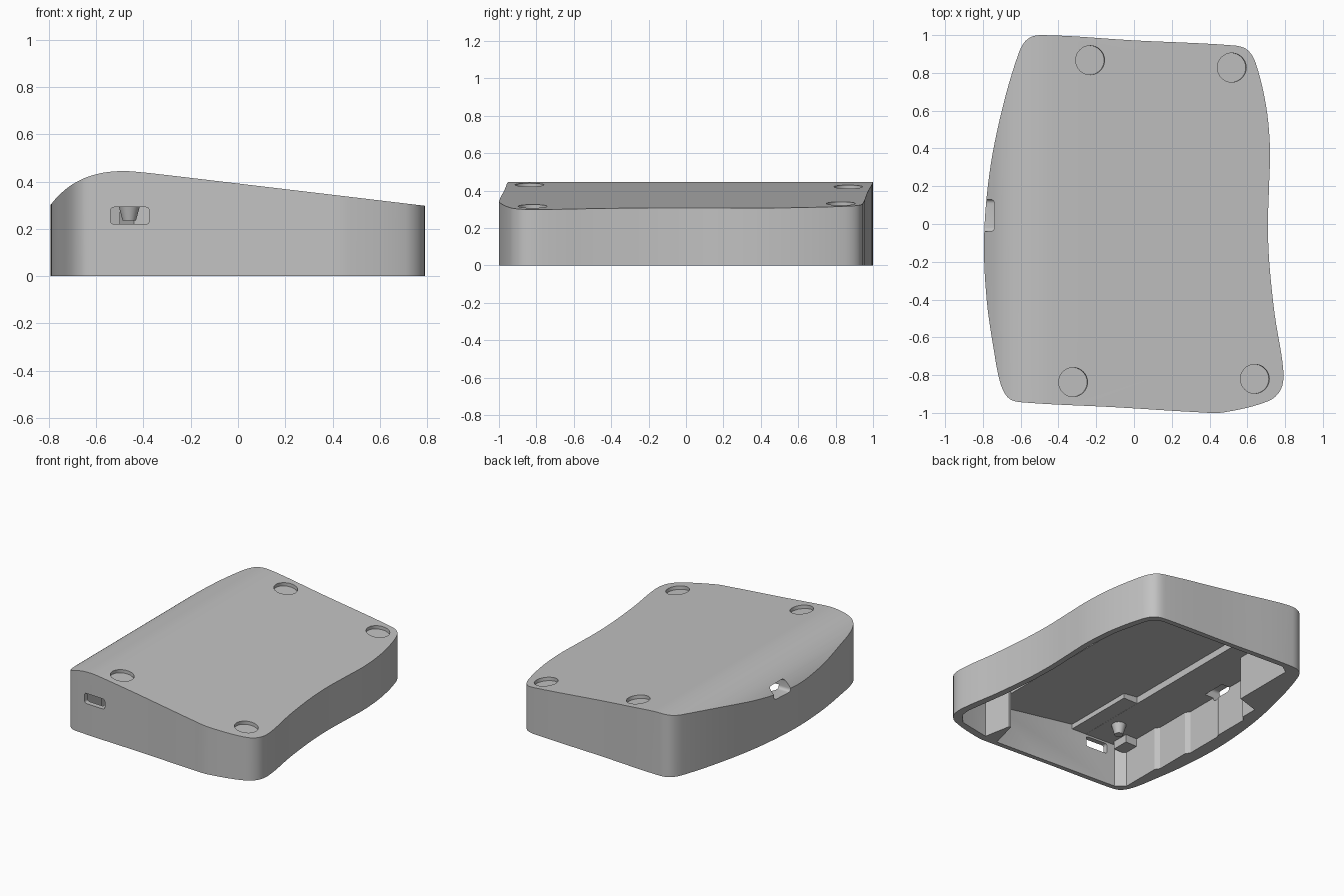
import bpy, bmesh, math
from mathutils import Vector
from mathutils.geometry import interpolate_bezier

if "Cube" in bpy.data.objects:
    bpy.data.objects.remove(bpy.data.objects["Cube"])

grey = bpy.data.materials.new("plain grey")
grey.diffuse_color = (0.54, 0.54, 0.54, 1)
grey.use_nodes = True
grey.node_tree.nodes["Principled BSDF"].inputs["Base Color"].default_value = grey.diffuse_color


def finish(bm, name):
    bmesh.ops.recalc_face_normals(bm, faces=bm.faces[:])
    me = bpy.data.meshes.new(name)
    bm.to_mesh(me)
    bm.free()
    ob = bpy.data.objects.new(name, me)
    bpy.context.collection.objects.link(ob)
    me.materials.append(grey)
    return ob


def prism(name, pts, direction):
    """Extrude a closed 3D polygon along a vector."""
    bm = bmesh.new()
    face = bm.faces.new([bm.verts.new(p) for p in pts])
    res = bmesh.ops.extrude_face_region(bm, geom=[face])
    verts = [g for g in res["geom"] if isinstance(g, bmesh.types.BMVert)]
    bmesh.ops.translate(bm, verts=verts, vec=direction)
    return finish(bm, name)


def upright(name, plan, z0, z1):
    return prism(name, [(x, y, z0) for x, y in plan], (0, 0, z1 - z0))


def smooth_loop(pts, steps=7, closed=True):
    """Curve through the points with tangents scaled to each span."""
    p = [Vector((a, b, 0)) for a, b in pts]
    n = len(p)
    tan = []
    for i in range(n):
        a = p[i - 1] if closed or i else p[0]
        b = p[(i + 1) % n] if closed or i < n - 1 else p[-1]
        tan.append((b - a).normalized())
    out = []
    for i in range(n if closed else n - 1):
        j = (i + 1) % n
        h = (p[j] - p[i]).length / 3
        out += interpolate_bezier(p[i], p[i] + tan[i] * h, p[j] - tan[j] * h, p[j], steps)[:-1]
    if not closed:
        out.append(p[-1])
    return [(v.x, v.y) for v in out]


def box(name, x, y, z):
    return upright(name, [(x[0], y[0]), (x[1], y[0]), (x[1], y[1]), (x[0], y[1])], *z)


def cone(name, loc, r1, r2, depth, tilt=0):
    bm = bmesh.new()
    bmesh.ops.create_cone(bm, cap_ends=True, segments=40, radius1=r1, radius2=r2, depth=depth)
    ob = finish(bm, name)
    ob.location, ob.rotation_euler = loc, (0, tilt, 0)
    return ob


def slot(a, b, r, place, direction):
    """Rounded rectangular cutter; a and b are its opposite corners."""
    pts = []
    for k, (cx, cy) in enumerate([(b[0] - r, b[1] - r), (a[0] + r, b[1] - r),
                                  (a[0] + r, a[1] + r), (b[0] - r, a[1] + r)]):
        for s in range(5):
            t = (k + s / 4) * math.pi / 2
            pts.append(place(cx + r * math.cos(t), cy + r * math.sin(t)))
    return prism("slot_cutter", pts, direction)


def boolean(ob, cutter, op):
    mod = ob.modifiers.new("cut", "BOOLEAN")
    mod.operation, mod.object, mod.solver = op, cutter, "EXACT"
    bpy.context.view_layer.objects.active = ob
    bpy.ops.object.modifier_apply(modifier=mod.name)
    bpy.data.objects.remove(cutter)


def along_y(name, profile):
    return prism(name, [(x, -1.2, z) for x, z in profile], (0, 2.4, 0))


# Outer body: plan outline trimmed by the humped, sloping top profile
outline = smooth_loop([
    (-.58, -.945), (-.1, -.97), (.35, -.997), (.47, -.998), (.71, -.938), (.778, -.875),
    (.79, -.77), (.745, -.48), (.716, -.2), (.709, 0), (.715, .2), (.72, .4), (.7, .62),
    (.645, .85), (.6, .922), (.53, .945), (0, .972), (-.49, 1), (-.565, .978), (-.612, .9),
    (-.7, .6), (-.765, .27), (-.794, -.08), (-.78, -.4), (-.74, -.68), (-.705, -.85), (-.66, -.925)])
hump = smooth_loop([(-.82, .26), (-.79, .306), (-.75, .35), (-.7, .389), (-.64, .419),
                    (-.57, .438), (-.49, .445), (-.42, .441), (-.3, .428)], 5, False)
body = upright("body_shell", outline, 0, .6)
boolean(body, along_y("top_cutter", hump + [(.85, .291), (.85, -.1), (-.82, -.1)]), "INTERSECT")

# Cavity open at the bottom, stepped left wall and lowered left ceiling
plan = [(-.66, -.86), (-.6, -.91), (.38, -.965), (.67, -.91), (.735, -.84), (.742, -.77),
        (.70, -.48), (.675, -.2), (.668, 0), (.675, .2), (.68, .4), (.66, .61), (.605, .84),
        (.57, .89), (.52, .91), (-.44, .96), (-.5, .92), (-.5, .47), (-.66, .42), (-.66, .3),
        (-.69, .27), (-.69, .02), (-.7, 0), (-.7, -.27), (-.68, -.3), (-.68, -.55), (-.66, -.58)]
cavity = upright("cavity_cutter", plan, -.1, .6)
boolean(cavity, along_y("ceiling_cutter", [(-.85, .305), (-.37, .305), (-.37, .353),
                                           (.38, .264), (.38, .286), (.85, .231),
                                           (.85, -.2), (-.85, -.2)]), "INTERSECT")
boolean(body, cavity, "DIFFERENCE")

# Four round foot recesses in the sloping face
slope = math.atan(.117)
for x, y in [(-.235, .867), (.515, .828), (-.325, -.837), (.637, -.82)]:
    z = .428 - (x + .3) * .119 - .025
    boolean(body, cone("recess_cutter", (x + .0117, y, z + .1), .077, .077, .2, slope), "DIFFERENCE")

# Connector slots in the front and left walls
boolean(body, slot((-.54, .22), (-.375, .292), .015, lambda a, b: (a, -1.2, b), (0, .36, 0)), "DIFFERENCE")
boolean(body, slot((-.04, .28), (.13, .36), .02, lambda a, b: (-.95, a, b), (.32, 0, 0)), "DIFFERENCE")

# Interior ledge, corner fin and mounting posts
parts = [body,
         box("ceiling_ledge", (-.39, -.26), (-.93, -.41), (.306, .39)),
         upright("corner_fin", [(.34, -.97), (.45, -.97), (.41, -.76), (.395, -.76)], 0, .32),
         box("front_post", (-.67, -.57), (-.88, -.76), (.25, .33)),
         cone("screw_boss", (-.46, -.7, .275), .028, .05, .08)]

for ob in parts:
    bpy.ops.object.select_all(action="DESELECT")
    ob.select_set(True)
    bpy.context.view_layer.objects.active = ob
    bpy.ops.object.shade_smooth_by_angle(angle=math.radians(25))
